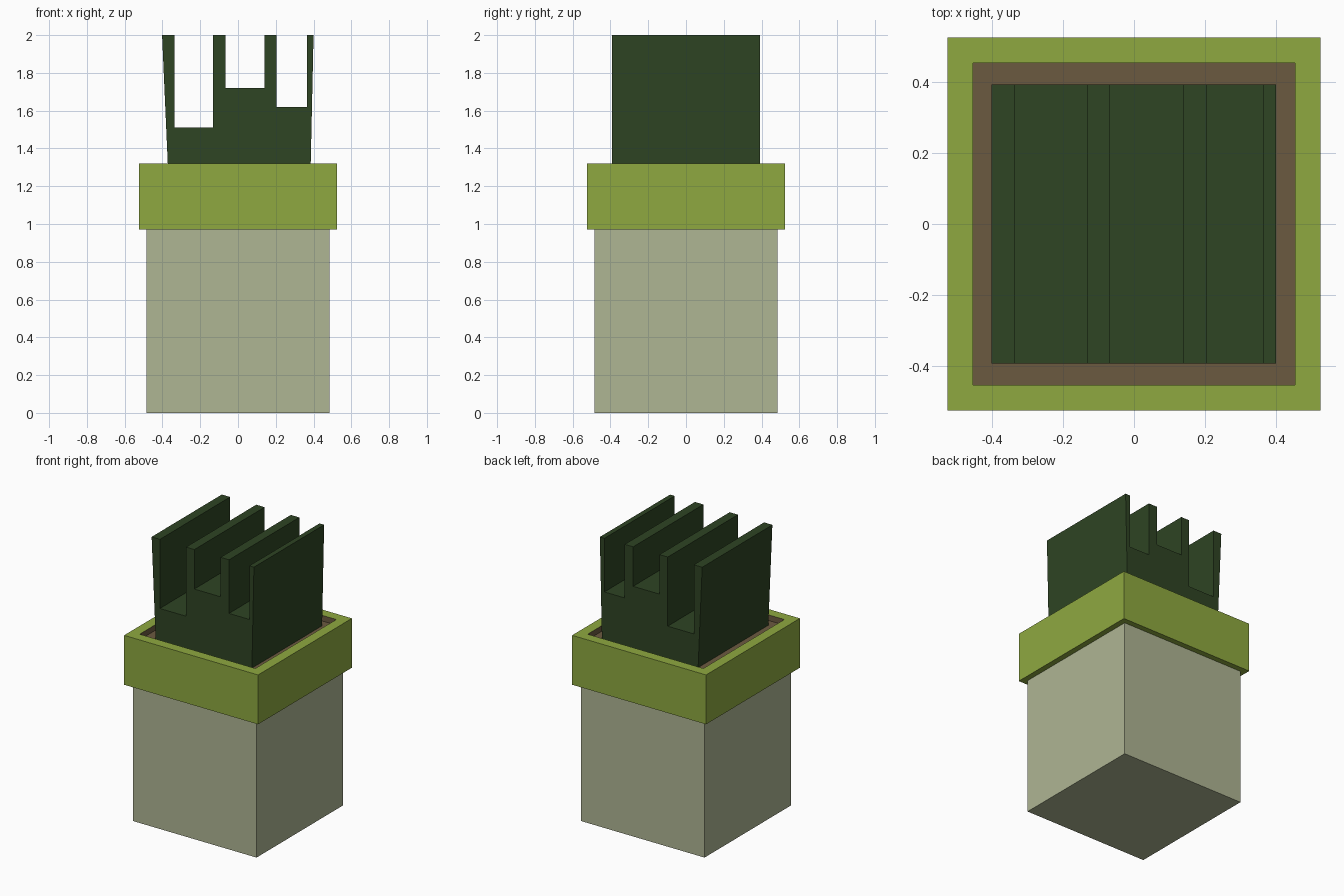
import bpy, bmesh

if "Cube" in bpy.data.objects:
    bpy.data.objects.remove(bpy.data.objects["Cube"])


def material(name, rgb):
    m = bpy.data.materials.new(name)
    m.diffuse_color = [(c / 255) ** 2.2 for c in rgb] + [1]
    m.use_nodes = True
    m.node_tree.nodes["Principled BSDF"].inputs["Base Color"].default_value = m.diffuse_color
    return m


def finish(name, bm, *mats):
    bmesh.ops.recalc_face_normals(bm, faces=bm.faces)
    me = bpy.data.meshes.new(name)
    bm.to_mesh(me)
    bm.free()
    ob = bpy.data.objects.new(name, me)
    bpy.context.collection.objects.link(ob)
    for m in mats:
        me.materials.append(m)
    return ob


def box(half, z0, z1):
    bm = bmesh.new()
    bmesh.ops.create_cube(bm, size=1)
    for v in bm.verts:
        v.co = (v.co.x * 2 * half, v.co.y * 2 * half, z0 if v.co.z < 0 else z1)
    return bm


stone = material("pale_green", (173, 180, 146))
lime = material("lime", (141, 167, 66))
soil = material("soil", (107, 90, 66))
dark = material("dark_green", (50, 70, 40))

# Square base block
finish("base", box(0.485, 0, 0.97), stone)

# Collar with a shallow soil-lined recess in its top
SOIL_Z = 1.28
bm = box(0.525, 0.97, 1.32)
top = max(bm.faces, key=lambda f: f.calc_center_median().z)
bmesh.ops.inset_region(bm, faces=[top], thickness=0.101)
floor = bmesh.ops.extrude_discrete_faces(bm, faces=[top])["faces"][0]
for v in floor.verts:
    v.co.z = SOIL_Z
floor.material_index = 1
for e in floor.edges:
    for f in e.link_faces:
        f.material_index = 1
finish("collar", bm, lime, soil)

# Finned plant: slotted front profile extruded along y
profile = [(-0.37, SOIL_Z), (0.384, SOIL_Z), (0.40, 2), (0.364, 2), (0.364, 1.62),
           (0.205, 1.62), (0.205, 2), (0.139, 2), (0.139, 1.72), (-0.067, 1.72),
           (-0.067, 2), (-0.132, 2), (-0.132, 1.51), (-0.337, 1.51), (-0.337, 2),
           (-0.402, 2)]
bm = bmesh.new()
front = bm.faces.new([bm.verts.new((x, -0.393, z)) for x, z in profile])
ext = bmesh.ops.extrude_face_region(bm, geom=[front], use_keep_orig=True)
bmesh.ops.translate(bm, vec=(0, 0.786, 0),
                    verts=[g for g in ext["geom"] if isinstance(g, bmesh.types.BMVert)])
finish("plant_fins", bm, dark)
